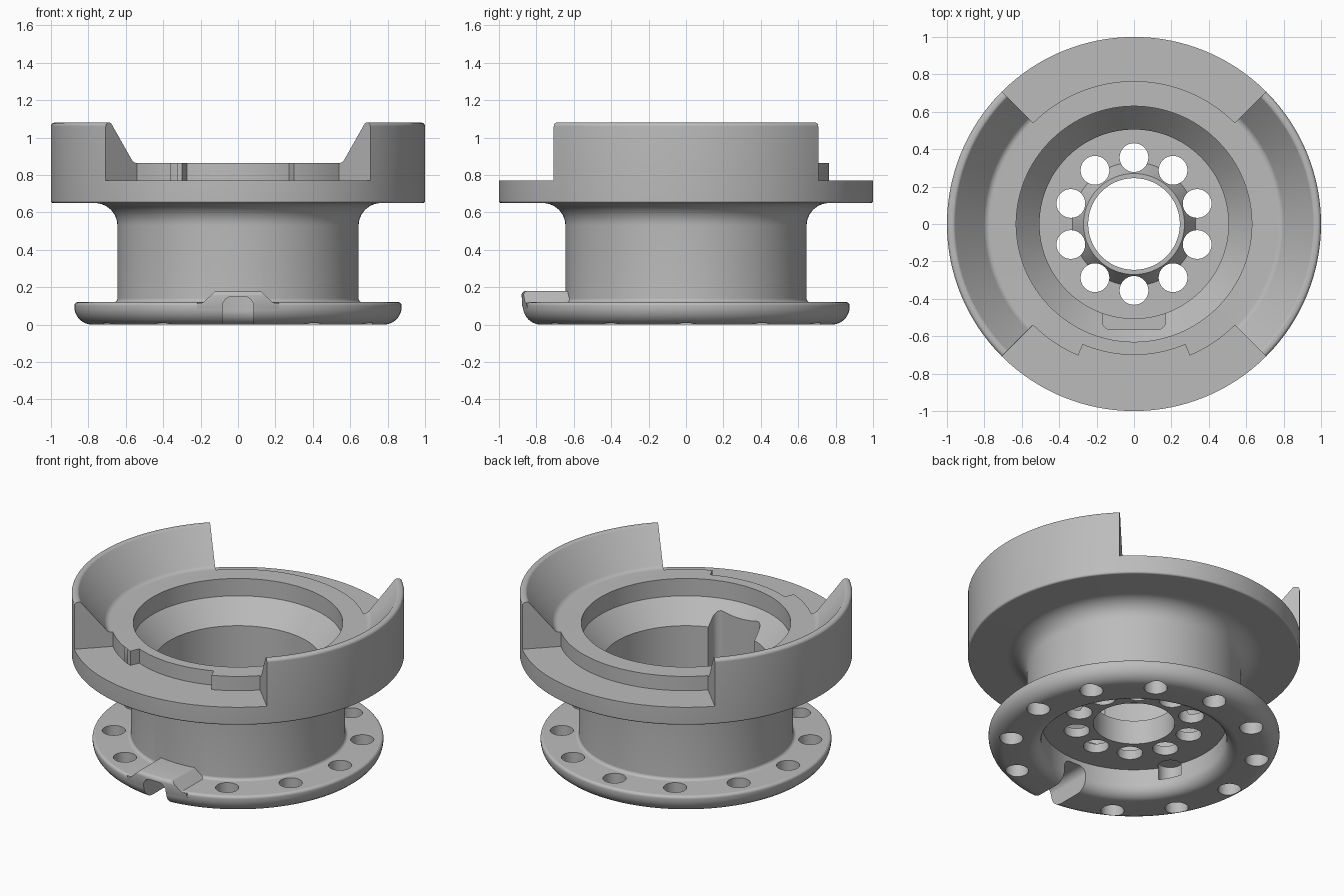
import bpy, bmesh
from math import sin, cos, tan, pi, radians
from mathutils import Vector, Matrix

SEGS = 128
old = bpy.data.objects.get("Cube")
if old:
    bpy.data.objects.remove(old, do_unlink=True)

grey = bpy.data.materials.new("plain_grey")
grey.use_nodes = True
colour = (0.5, 0.5, 0.5, 1)
grey.diffuse_color = colour
grey.node_tree.nodes["Principled BSDF"].inputs["Base Color"].default_value = colour


def rounded(corners, steps=8):
    """Closed 2D outline from (x, y, fillet radius) corners."""
    out = []
    for i, (x, y, rad) in enumerate(corners):
        p = Vector((x, y))
        if not rad:
            out.append(p)
            continue
        u = (Vector(corners[i - 1][:2]) - p).normalized()
        v = (Vector(corners[(i + 1) % len(corners)][:2]) - p).normalized()
        half = u.angle(v) / 2
        c = p + (u + v).normalized() * rad / sin(half)
        a, b = p + u * rad / tan(half) - c, p + v * rad / tan(half) - c
        out += [c + a.lerp(b, k / steps).normalized() * rad for k in range(steps + 1)]
    return out


def finish(name, bm):
    bmesh.ops.recalc_face_normals(bm, faces=bm.faces)
    mesh = bpy.data.meshes.new(name)
    bm.to_mesh(mesh)
    bm.free()
    mesh.materials.append(grey)
    ob = bpy.data.objects.new(name, mesh)
    bpy.context.collection.objects.link(ob)
    return ob


def lathe(name, outline):
    bm = bmesh.new()
    rings = [[bm.verts.new((p.x * cos(a), p.x * sin(a), p.y)) for p in outline]
             for a in (2 * pi * i / SEGS for i in range(SEGS))]
    n = len(outline)
    for i, ring in enumerate(rings):
        nxt = rings[(i + 1) % SEGS]
        for j in range(n):
            k = (j + 1) % n
            bm.faces.new((ring[j], nxt[j], nxt[k], ring[k]))
    return finish(name, bm)


def prism(name, outline, low, high, along_y=False):
    """Extrude an outline up z, or towards the front when along_y is set."""
    bm = bmesh.new()
    face = bm.faces.new([bm.verts.new((p.x, p.y, low)) for p in outline])
    top = bmesh.ops.extrude_face_region(bm, geom=[face])["geom"]
    bmesh.ops.translate(bm, vec=(0, 0, high - low),
                        verts=[g for g in top if isinstance(g, bmesh.types.BMVert)])
    if along_y:
        bmesh.ops.transform(bm, matrix=Matrix.Rotation(pi / 2, 4, 'X'), verts=bm.verts)
    return finish(name, bm)


def sector(name, r0, r1, low, high, start, end, steps=32):
    angles = [radians(start + (end - start) * i / steps) for i in range(steps + 1)]
    arc = [Vector((r0 * cos(a), r0 * sin(a))) for a in angles]
    arc += [Vector((r1 * cos(a), r1 * sin(a))) for a in reversed(angles)]
    return prism(name, arc, low, high)


def peg(name, ring, degrees, radius, low, high):
    a = radians(degrees)
    c = Vector((ring * cos(a), ring * sin(a)))
    circle = [c + Vector((cos(t), sin(t))) * radius
              for t in (2 * pi * i / 32 for i in range(32))]
    return prism(name, circle, low, high)


def combine(target, tool, operation):
    tool.hide_render = True
    mod = target.modifiers.new("combine", 'BOOLEAN')
    mod.operation, mod.solver, mod.object = operation, 'EXACT', tool
    bpy.context.view_layer.objects.active = target
    bpy.ops.object.modifier_apply(modifier=mod.name)
    bpy.data.objects.remove(tool, do_unlink=True)


# Turned body: base flange, column, upper cup, stepped bore and centre boss
body = lathe("flanged_hub", rounded([
    (.557, 0, .075), (.875, 0, .095), (.875, .12, .018), (.645, .12, .02),
    (.645, .65, .12), (1, .65, .012), (1, 1.08, .02), (.962, 1.08, .02),
    (.79, .865, .04), (.63, .865, 0), (.63, .75, 0), (.505, .61, 0),
    (.505, .24, 0), (.33, .24, 0), (.27, .34, 0), (.245, .34, 0),
    (.245, .18, 0), (.557, .18, 0)]))

# Raised hump over the front channel, trimmed to follow the flange rim
hump = lathe("channel_hump", rounded([
    (.6, .06, 0), (.865, .06, 0), (.88, .1, 0), (.88, .18, .025), (.6, .18, 0)]))
side = [(.22, .07, 0), (.22, .115, 0), (.19, .115, .03), (.11, .19, .06)]
hump_shape = rounded(side + [(-x, z, r) for x, z, r in reversed(side)])
# Keep the hump top level with its ring
for p in hump_shape:
    p.y = min(p.y, .179)
combine(hump, prism("hump_shape", hump_shape, .55, 1, True), 'INTERSECT')
combine(body, hump, 'UNION')

# Front and back openings in the cup wall, and the front step in the lip
for start in (45, 225):
    combine(body, sector("wall_opening", .764, 1.3, .77, 1.3, start, start + 90), 'DIFFERENCE')
combine(body, sector("lip_step", .7, .8, .77, 1.3, 247, 293), 'DIFFERENCE')

# Radial channel under the hump
channel = rounded([(-.082, -.1, 0), (.082, -.1, 0), (.082, .15, .05), (-.082, .15, .05)])
combine(body, prism("channel", channel, .5, 1, True), 'DIFFERENCE')

# Pocket in the inner wall at the front
edge = [(.24, -.3, 0), (.17, -.46, .08), (.168, -.565, .045)]
pocket = rounded(edge + [(-x, y, r) for x, y, r in reversed(edge)])
combine(body, prism("pocket", pocket, .3, .735), 'DIFFERENCE')

# Bolt holes: ten in the floor, eleven in the base flange, one blind notch
for i in range(10):
    combine(body, peg("floor_hole", .355, 18 + 36 * i, .077, .1, .5), 'DIFFERENCE')
for i in range(1, 12):
    combine(body, peg("flange_hole", .75, -90 + 30 * i, .07, -.1, .3), 'DIFFERENCE')
combine(body, peg("key_notch", .56, 207, .075, .1, .215), 'DIFFERENCE')

# Smooth shading with crisp edges
for ob in bpy.context.selected_objects:
    ob.select_set(False)
body.select_set(True)
bpy.context.view_layer.objects.active = body
bpy.ops.object.shade_smooth_by_angle(angle=radians(30))
